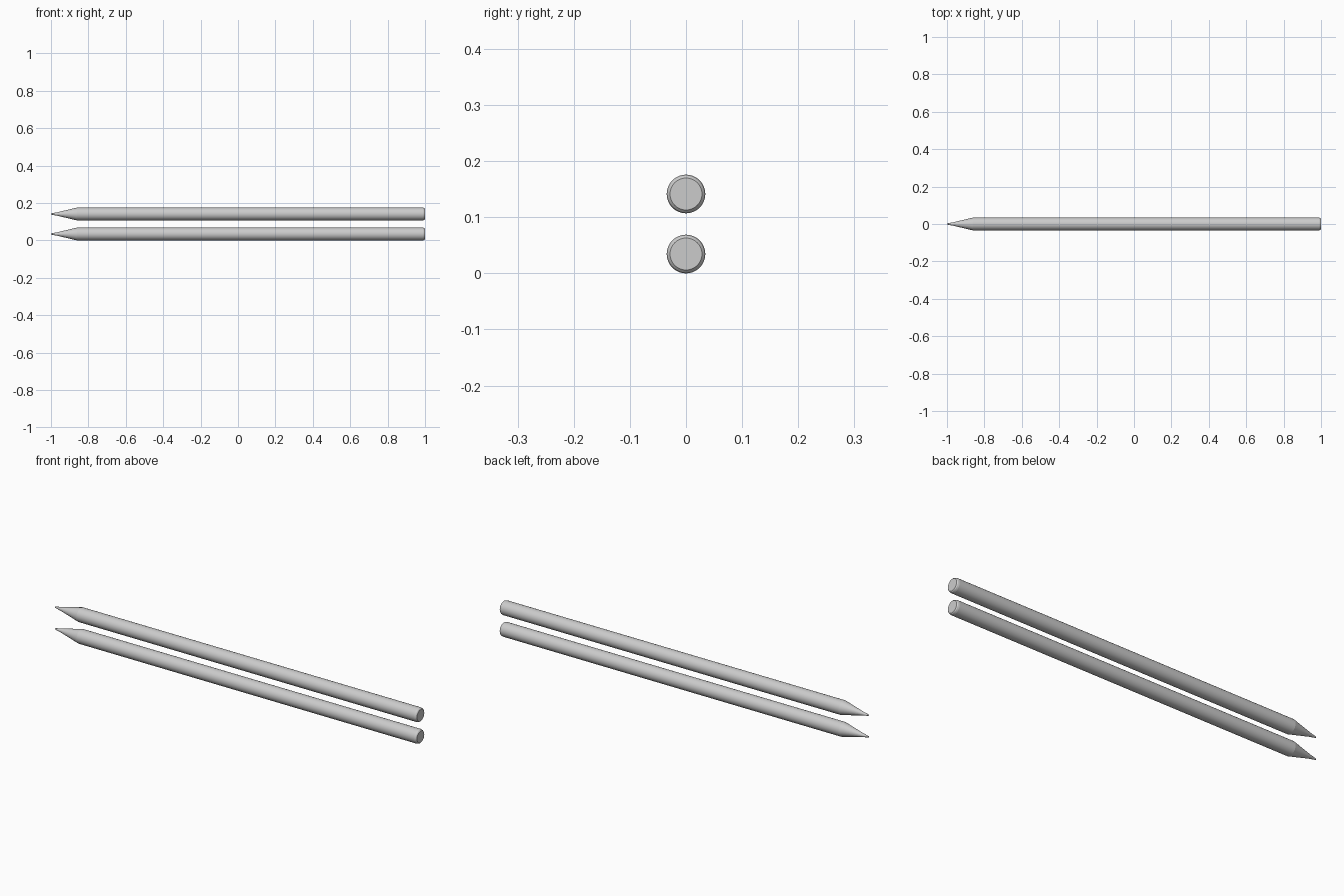
import bpy, bmesh, math

if "Cube" in bpy.data.objects:
    bpy.data.objects.remove(bpy.data.objects["Cube"])

SIDES = 32
R = 0.0345
# (x, radius) along the stick, from pointed tip to rounded-off butt
PROFILE = [(-1.0, 0.003), (-0.965, 0.0095), (-0.86, R), (0.988, R), (0.996, R - 0.002), (1.0, R - 0.006)]


def pointed_stick(name, z):
    bm = bmesh.new()
    rings = []
    for x, r in PROFILE:
        rings.append([bm.verts.new((x, r * math.cos(2 * math.pi * i / SIDES),
                                    r * math.sin(2 * math.pi * i / SIDES)))
                      for i in range(SIDES)])
    # side walls
    for a, b in zip(rings, rings[1:]):
        for i in range(SIDES):
            j = (i + 1) % SIDES
            bm.faces.new((a[i], a[j], b[j], b[i]))
    # end caps
    bm.faces.new(rings[0])
    bm.faces.new(rings[-1])
    bmesh.ops.recalc_face_normals(bm, faces=bm.faces)
    mesh = bpy.data.meshes.new(name)
    bm.to_mesh(mesh)
    bm.free()
    ob = bpy.data.objects.new(name, mesh)
    ob.location.z = z
    bpy.context.collection.objects.link(ob)
    bpy.ops.object.select_all(action='DESELECT')
    ob.select_set(True)
    bpy.context.view_layer.objects.active = ob
    bpy.ops.object.shade_smooth_by_angle(angle=math.radians(12))


# two identical sticks, one above the other
pointed_stick("lower_stick", R)
pointed_stick("upper_stick", 0.1415)
